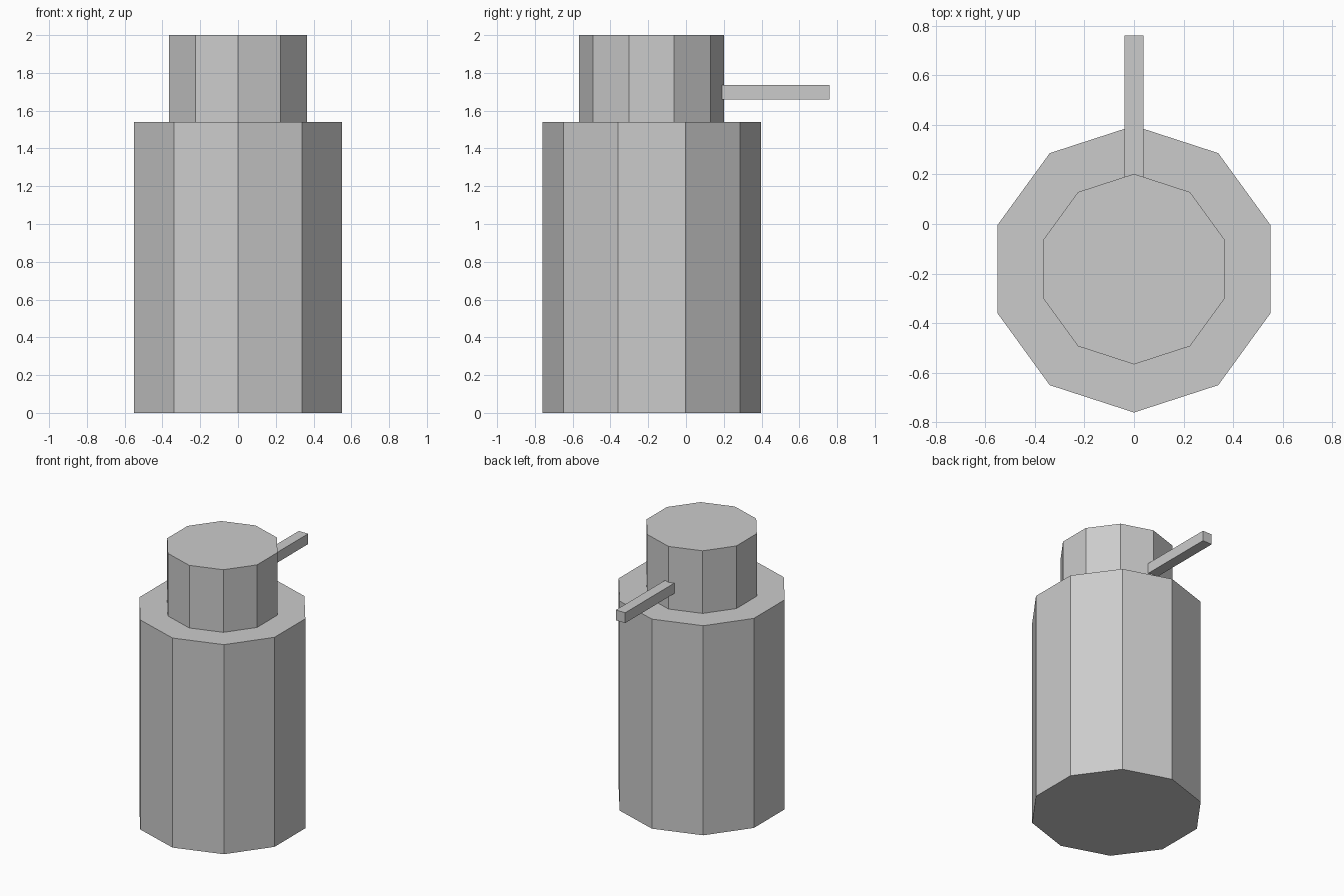
import bpy

# Remove the default object
cube = bpy.data.objects.get("Cube")
if cube:
    bpy.data.objects.remove(cube, do_unlink=True)

AXIS_Y = -0.182  # the bottle's vertical axis

# Single grey material
grey = bpy.data.materials.new("light_grey")
grey.use_nodes = True
colour = (0.6, 0.6, 0.6, 1)
grey.diffuse_color = colour
grey.node_tree.nodes["Principled BSDF"].inputs["Base Color"].default_value = colour


def finish(name):
    obj = bpy.context.object
    obj.name = name
    obj.data.materials.append(grey)
    return obj


def decagon_prism(name, radius, bottom, top):
    bpy.ops.mesh.primitive_cylinder_add(
        vertices=10, radius=radius, depth=top - bottom,
        location=(0, AXIS_Y, (bottom + top) / 2))
    return finish(name)


# Bottle body and pump cap
decagon_prism("bottle_body", 0.578, 0, 1.54)
decagon_prism("pump_cap", 0.384, 1.54, 2)

# Spout pointing to the back
bpy.ops.mesh.primitive_cube_add(size=1, location=(0, 0.475, 1.698))
spout = finish("spout")
spout.scale = (0.076, 0.57, 0.076)
